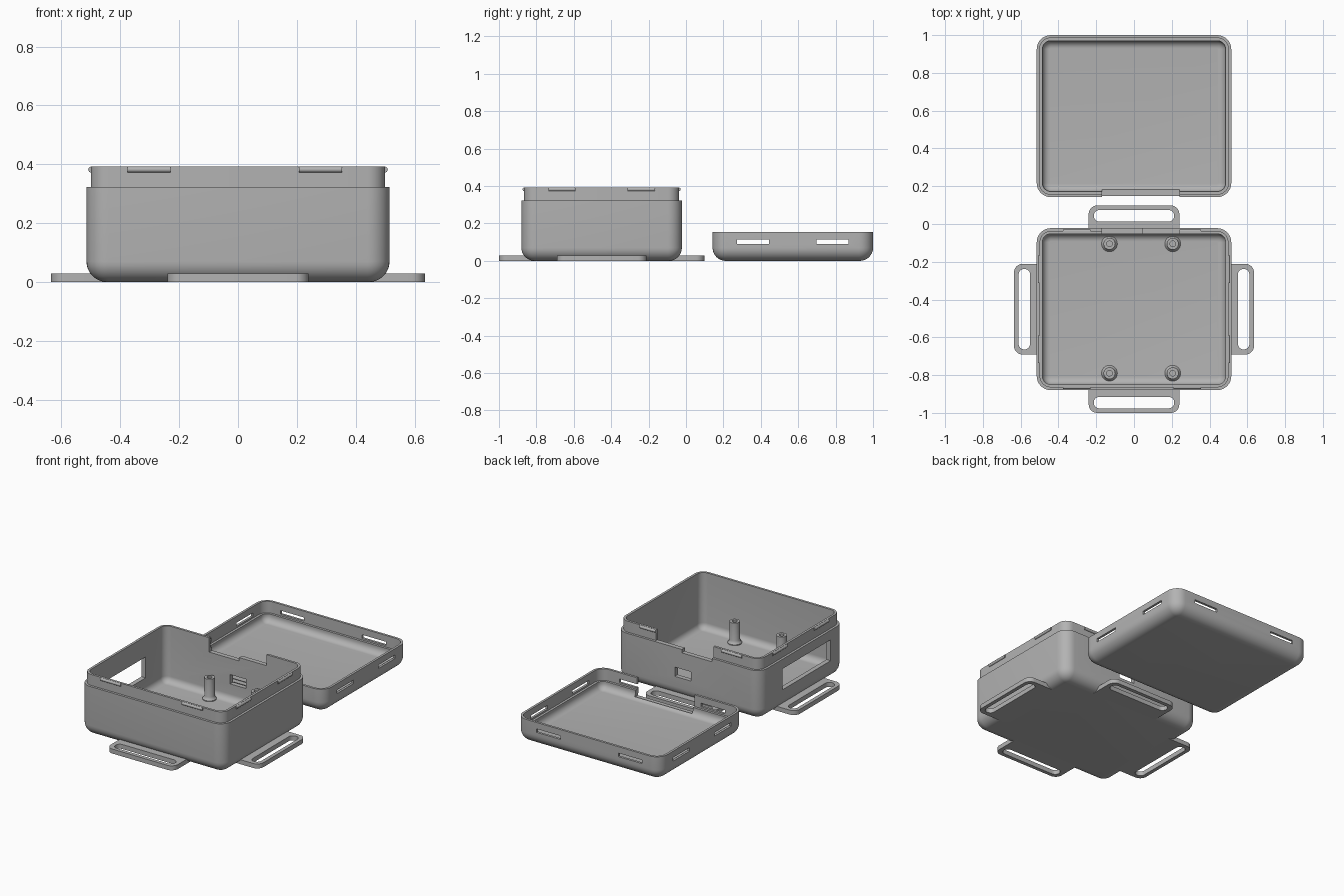
import bpy, bmesh
from math import sin, cos, pi, radians
from mathutils import Matrix, Vector

cube = bpy.data.objects.get("Cube")
if cube:
    bpy.data.objects.remove(cube, do_unlink=True)

GREY = (0.45, 0.45, 0.45, 1)
mat = bpy.data.materials.new("plain_grey")
mat.use_nodes = True
mat.diffuse_color = GREY
mat.node_tree.nodes["Principled BSDF"].inputs["Base Color"].default_value = GREY

HX, HY = 0.515, 0.429          # half size of case and lid
BASE_Y, LID_Y = -0.451, 0.571  # centres along y
FLOOR, ROUND = 0.03, 0.07


def ring(hx, hy, r, n=8):
    """Outline of a rounded rectangle."""
    pts = []
    for k, (sx, sy) in enumerate([(1, 1), (-1, 1), (-1, -1), (1, -1)]):
        for i in range(n + 1):
            a = (k + i / n) * pi / 2
            pts.append((sx * (hx - r) + r * cos(a), sy * (hy - r) + r * sin(a)))
    return pts


def loft(name, loops, matrix=Matrix()):
    """Solid through stacked outlines with equal point counts."""
    bm = bmesh.new()
    rows = [[bm.verts.new(matrix @ Vector(p)) for p in loop] for loop in loops]
    n = len(rows[0])
    for a, b in zip(rows, rows[1:]):
        for i in range(n):
            j = (i + 1) % n
            bm.faces.new((a[i], a[j], b[j], b[i]))
    bm.faces.new(rows[0][::-1])
    bm.faces.new(rows[-1])
    bmesh.ops.recalc_face_normals(bm, faces=bm.faces)
    me = bpy.data.meshes.new(name)
    bm.to_mesh(me)
    bm.free()
    ob = bpy.data.objects.new(name, me)
    bpy.context.collection.objects.link(ob)
    me.materials.append(mat)
    return ob


def activate(ob):
    bpy.ops.object.select_all(action="DESELECT")
    ob.select_set(True)
    bpy.context.view_layer.objects.active = ob


def cut(ob, cutter):
    activate(ob)
    mod = ob.modifiers.new("cut", "BOOLEAN")
    mod.operation, mod.solver, mod.object = "DIFFERENCE", "EXACT", cutter
    bpy.ops.object.modifier_apply(modifier=mod.name)
    bpy.data.objects.remove(cutter, do_unlink=True)


def block(x, y, z):
    corners = [(x[0], y[0]), (x[1], y[0]), (x[1], y[1]), (x[0], y[1])]
    return loft("cutter", [[(*c, h) for c in corners] for h in z])


def smooth(ob):
    activate(ob)
    bpy.ops.object.shade_smooth_by_angle(angle=radians(30))


def arc(r, steps=8):
    """Quarter round as (inset, height), from floor to wall."""
    return [(ROUND - r * sin(i / steps * pi / 2), ROUND - r * cos(i / steps * pi / 2))
            for i in range(steps + 1)]


def shell(name, cy, rim):
    profile = arc(ROUND) + rim + arc(ROUND - FLOOR)[::-1]
    return loft(name, [[(x, y + cy, z) for x, y in ring(HX - d, HY - d, 0.075 - d)]
                       for d, z in profile])


# Case with a thin raised lip
STEP, LIP = 0.322, 0.393
case = shell("case_base", BASE_Y, [(0, STEP), (0.015, STEP), (0.015, LIP), (0.03, LIP)])
back = (BASE_Y + HY - 0.06, BASE_Y + HY + 0.03)
cut(case, block((-0.17, 0.24), back, (STEP, 0.5)))
cut(case, block((-0.17, 0.045), back, (0.30, 0.5)))
cut(case, block((-0.02, 0.095), back, (0.135, 0.195)))
cut(case, block((-HX - 0.03, -HX + 0.06), (-0.74, -0.25), (0.125, 0.26)))
smooth(case)

# Lid lying open side up, with a seat for the lip
TOP, SEAT = 0.155, 0.08
lid = shell("lid", LID_Y, [(0, TOP), (0.015, TOP), (0.015, SEAT), (0.03, SEAT)])
front = LID_Y - HY
cut(lid, block((-0.17, 0.24), (front - 0.03, front + 0.04), (0.04, 0.3)))

# Snap slots in the lid walls
CLIP_X, CLIP_Y = (-0.302, 0.281), (-0.212, 0.212)
SLOT = (0.091, 0.114)
for s in (-1, 1):
    for c in CLIP_X:
        y = LID_Y + s * HY
        cut(lid, block((c - 0.085, c + 0.085), (y - 0.025, y + 0.025), SLOT))
    for c in CLIP_Y:
        x, y = s * HX, LID_Y + c
        cut(lid, block((x - 0.025, x + 0.025), (y - 0.085, y + 0.085), SLOT))
smooth(lid)


# Snap ridges on the lip
def ridge(name, start, end):
    start, end = Vector(start), Vector(end)
    side = (end - start).normalized().cross(Vector((0, 0, 1)))
    circle = [side * 0.01 * cos(t * pi / 8) + Vector((0, 0, 0.01 * sin(t * pi / 8)))
              for t in range(16)]
    smooth(loft(name, [[p + c for c in circle] for p in (start, end)]))


RZ, HALF = 0.382, 0.073
for s, face in ((-1, "front"), (1, "back")):
    for c in CLIP_X:
        y = BASE_Y + s * (HY - 0.016)
        x0 = c - HALF
        if s > 0 and c > 0:
            x0 = 0.24
        ridge(face + "_snap_ridge", (x0, y, RZ), (c + HALF, y, RZ))
for s, face in ((-1, "right"), (1, "left")):
    for c in CLIP_Y:
        x, y = s * (HX - 0.016), BASE_Y + c
        ridge(face + "_snap_ridge", (x, y - HALF, RZ), (x, y + HALF, RZ))

# Strap loops on the four sides
for k, side in enumerate(("left", "back", "right", "front")):
    wall = HY if k % 2 else HX
    place = Matrix.Translation((0, BASE_Y, 0)) @ Matrix.Rotation(k * pi / 2, 4, "Z")

    def plate(name, inner, outer, half, r, heights):
        mid, depth = wall + (inner + outer) / 2, (outer - inner) / 2
        outline = ring(depth, half, r)
        return loft(name, [[(x + mid, y, z) for x, y in outline] for z in heights], place)

    strap = plate(side + "_strap_loop", -0.115, 0.12, 0.24, 0.045, (0, 0.029))
    cut(strap, plate("cutter", 0.035, 0.096, 0.213, 0.03, (-0.05, 0.1)))
    smooth(strap)

# Screw posts with flared feet and blind holes
POST = [(0.042, 0.028), (0.042, 0.035), (0.035, 0.042), (0.031, 0.055),
        (0.031, 0.17), (0.015, 0.17), (0.015, 0.06)]
for x in (-0.13, 0.205):
    for y in (-0.105, -0.79):
        smooth(loft("screw_post", [[(x + r * cos(t * pi / 12), y + r * sin(t * pi / 12), z)
                                    for t in range(24)] for r, z in POST]))
